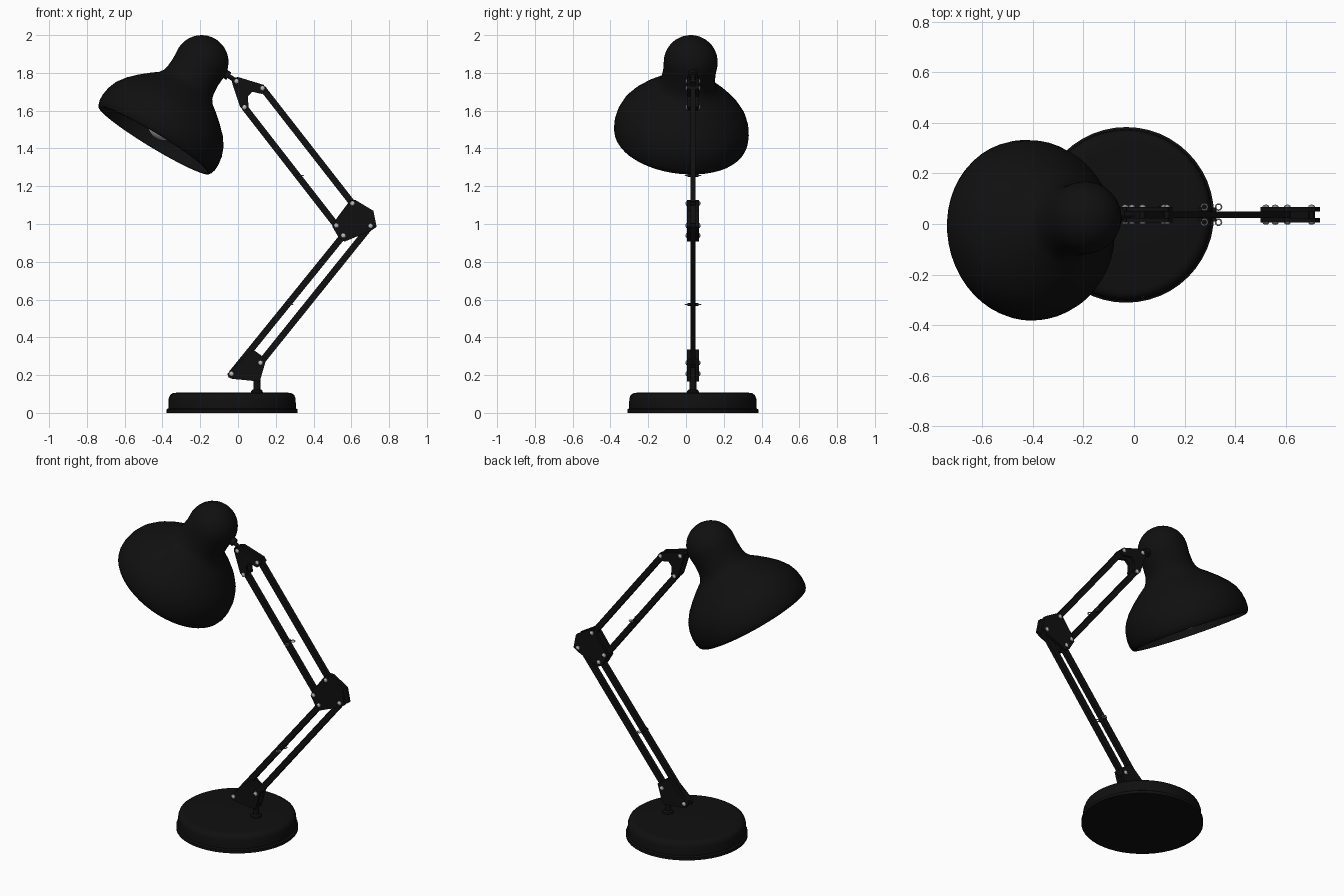
import bpy, bmesh, math
from mathutils import Vector, Matrix

if "Cube" in bpy.data.objects:
    bpy.data.objects.remove(bpy.data.objects["Cube"])

ARM_Y = 0.037


def material(name, value):
    m = bpy.data.materials.new(name)
    m.use_nodes = True
    colour = (value, value, value, 1)
    m.diffuse_color = colour
    m.node_tree.nodes["Principled BSDF"].inputs["Base Color"].default_value = colour
    return m


black = material("black enamel", 0.005)
steel = material("pale steel", 0.5)
glass = material("bulb white", 0.6)


def finish(bm, name, mat, angle=35):
    bmesh.ops.recalc_face_normals(bm, faces=bm.faces)
    mesh = bpy.data.meshes.new(name)
    bm.to_mesh(mesh)
    bm.free()
    mesh.materials.append(mat)
    ob = bpy.data.objects.new(name, mesh)
    bpy.context.collection.objects.link(ob)
    bpy.ops.object.select_all(action="DESELECT")
    ob.select_set(True)
    bpy.context.view_layer.objects.active = ob
    bpy.ops.object.shade_smooth_by_angle(angle=math.radians(angle))
    return ob


def lathe(name, profile, mat, origin, axis=(0, 0, 1), steps=40):
    """Spin (radius, height) points around an axis through origin."""
    bm = bmesh.new()
    verts = [bm.verts.new((r, 0, h)) for r, h in profile]
    edges = [bm.edges.new(pair) for pair in zip(verts, verts[1:])]
    bmesh.ops.spin(bm, geom=verts + edges, cent=(0, 0, 0), axis=(0, 0, 1),
                   angle=math.tau, steps=steps, use_merge=True)
    bmesh.ops.remove_doubles(bm, verts=bm.verts, dist=0.0005)
    turn = Vector((0, 0, 1)).rotation_difference(Vector(axis)).to_matrix().to_4x4()
    bm.transform(Matrix.Translation(origin) @ turn)
    return finish(bm, name, mat)


def rod(name, start, end, radius, mat):
    start, end = Vector(start), Vector(end)
    length = (end - start).length
    return lathe(name, [(0, 0), (radius, 0), (radius, length), (0, length)],
                 mat, start, end - start, 16)


def bar(name, start, end, width=0.034, depth=0.025):
    """Flat-sided arm between two pivots given in x and z."""
    a, b = (Vector((p[0], ARM_Y, p[1])) for p in (start, end))
    bm = bmesh.new()
    bmesh.ops.create_cube(bm, size=1)
    bm.transform(Matrix.Diagonal((width, depth, (b - a).length, 1)))
    turn = Matrix.Rotation(math.atan2(b.x - a.x, b.z - a.z), 4, "Y")
    bm.transform(Matrix.Translation((a + b) / 2) @ turn)
    return finish(bm, name, black)


def plates(name, outline):
    """A matching pair of bracket plates either side of the arm."""
    for side, label in ((-1, "front"), (1, "back")):
        bm = bmesh.new()
        y = ARM_Y + side * 0.013
        face = bm.faces.new([bm.verts.new((x, y, z)) for x, z in outline])
        out = bmesh.ops.extrude_face_region(bm, geom=[face])["geom"]
        bmesh.ops.translate(bm, vec=(0, side * 0.018, 0),
                            verts=[v for v in out if isinstance(v, bmesh.types.BMVert)])
        finish(bm, f"{name}_{label}", black)


def rivets(name, pivots):
    for i, (x, z) in enumerate(pivots):
        rod(f"{name}_pin_{i}", (x, ARM_Y - 0.03, z), (x, ARM_Y + 0.03, z), 0.01, black)
        for side in (-1, 1):
            dome = [(0.013, 0), (0.012, 0.005), (0.008, 0.008), (0, 0.01)]
            lathe(f"{name}_rivet_{i}", dome, steel,
                  (x, ARM_Y + side * 0.03, z), (0, side, 0), 12)


def ring(name, x, y, z):
    bpy.ops.mesh.primitive_torus_add(location=(x, y, z), major_radius=0.012, minor_radius=0.003,
                                     major_segments=16, minor_segments=6)
    ob = bpy.context.object
    ob.name = name
    ob.data.materials.append(steel)
    bpy.ops.object.shade_smooth()


# Base and post
lathe("base", [(0, 0), (0.347, 0), (0.347, 0.018), (0.338, 0.024), (0.336, 0.075),
               (0.329, 0.094), (0.315, 0.104), (0.295, 0.107), (0, 0.107)],
      black, (-0.031, 0.036, 0), steps=48)
lathe("post_collar", [(0.032, 0), (0.03, 0.012), (0.02, 0.02), (0, 0.02)],
      black, (0.1, ARM_Y, 0.105))
rod("post", (0.1, ARM_Y, 0.1), (0.1, ARM_Y, 0.24), 0.018, black)

# Pivot points of the parallel arms
low_a, low_b = (-0.035, 0.207), (0.119, 0.265)
elbow_a, elbow_b = (0.558, 0.939), (0.702, 0.99)
elbow_c, elbow_d = (0.521, 0.992), (0.606, 1.109)
head_c, head_d, head_e = (0.034, 1.618), (0.13, 1.719), (-0.008, 1.756)

bar("lower_arm_inner", low_a, elbow_a)
bar("lower_arm_outer", low_b, elbow_b)
bar("upper_arm_inner", elbow_c, head_c)
bar("upper_arm_outer", elbow_d, head_d)

# Brackets
plates("base_bracket", [(-0.056, 0.205), (-0.05, 0.188), (-0.03, 0.18), (0.115, 0.166),
                        (0.15, 0.285), (0.08, 0.335), (-0.04, 0.228)])
plates("elbow_bracket", [(0.595, 1.127), (0.622, 1.127), (0.717, 1.07), (0.734, 0.985),
                         (0.705, 0.965), (0.565, 0.907), (0.535, 0.925), (0.5, 0.985),
                         (0.515, 1.02)])
plates("head_bracket", [(-0.03, 1.77), (0, 1.778), (0.135, 1.737), (0.152, 1.715),
                        (0.128, 1.688), (0.075, 1.7), (0.052, 1.675), (0.056, 1.62),
                        (0.03, 1.6), (0.01, 1.622), (-0.032, 1.75)])
rivets("base", [low_a, low_b])
rivets("elbow", [elbow_a, elbow_b, elbow_c, elbow_d])
rivets("head", [head_c, head_d, head_e])

# Cross pins with small rings at the middle of the inner arms
for name, x, z in (("lower", 0.262, 0.575), ("upper", 0.318, 1.258)):
    rod(name + "_cross_pin", (x, ARM_Y - 0.028, z), (x, ARM_Y + 0.028, z), 0.008, black)
    for side in (-1, 1):
        ring(name + "_pin_ring", x + 0.016, ARM_Y + side * 0.03, z)

# Shade, tilted on its own axis
centre = Vector((-0.193, 0.025, 1.857))
axis = Vector((-0.515, -0.115, -0.85)).normalized()
cap = [(0.143 * math.sin(a), -0.143 * math.cos(a))
       for a in (math.radians(d) for d in range(0, 91, 10))]
flare = [(0.139, 0.06), (0.142, 0.11), (0.15, 0.14), (0.166, 0.163), (0.205, 0.193),
         (0.255, 0.236), (0.3, 0.281), (0.333, 0.327), (0.351, 0.374), (0.358, 0.42),
         (0.357, 0.455), (0.35, 0.478), (0.342, 0.488)]
inside = [(r - 0.012, h) for r, h in reversed(flare)]
lathe("shade", cap + flare + inside + [(0, 0.06)], black, centre, axis, 48)

# Link from the head bracket to the shade
link = Vector((-0.075, ARM_Y, 1.80))
rod("shade_link", (head_e[0], ARM_Y, head_e[1]), link, 0.012, black)
rod("shade_mount", link, link + Vector((0.026, 0, -0.018)), 0.024, black)

# Bulb and socket
rod("bulb_socket", centre + axis * 0.05, centre + axis * 0.2, 0.05, black)
bulb = [(0, 0.18), (0.04, 0.18), (0.045, 0.23), (0.065, 0.29)]
bulb += [(0.088 * math.cos(a), 0.385 + 0.088 * math.sin(a))
         for a in (math.radians(d) for d in range(-40, 91, 13))]
lathe("bulb", bulb, glass, centre, axis, 24)
